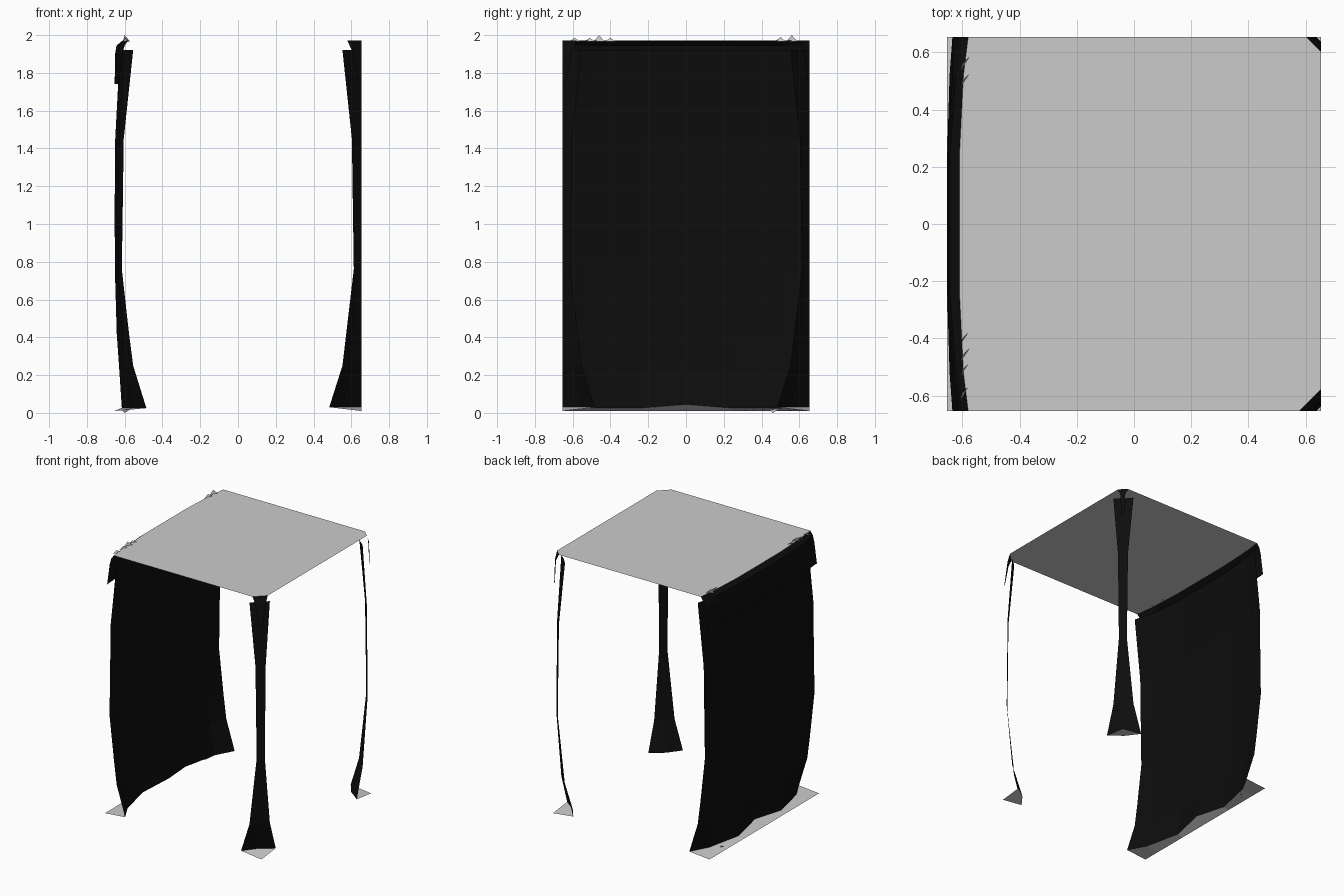
import bpy

if "Cube" in bpy.data.objects:
    bpy.data.objects.remove(bpy.data.objects["Cube"])

black = bpy.data.materials.new("black_cloth")
black.diffuse_color = (0.004, 0.004, 0.004, 1)
black.use_nodes = True
black.node_tree.nodes["Principled BSDF"].inputs["Base Color"].default_value = black.diffuse_color
E = 0.653  # half width of the canopy


def mesh(name, verts, faces, mat=None):
    me = bpy.data.meshes.new(name)
    me.from_pydata(verts, [], faces)
    me.update()
    ob = bpy.data.objects.new(name, me)
    bpy.context.collection.objects.link(ob)
    if mat:
        me.materials.append(mat)
    return ob


def sheet(name, rows, mat=None):
    """Flat-shaded surface joining rows of points."""
    n = len(rows[0])
    faces = [(r * n + i, r * n + i + 1, (r + 1) * n + i + 1, (r + 1) * n + i)
             for r in range(len(rows) - 1) for i in range(n - 1)]
    return mesh(name, [p for row in rows for p in row], faces, mat)


# Bowed side wall: height, x at the middle, x at the front and back ends
COLS = [(-E, 1), (-0.52, 0.45), (-0.25, 0), (0, 0), (0.25, 0), (0.52, 0.45), (E, 1)]


def wall_row(z, mid, end):
    return [(mid + (end - mid) * t, y, z) for y, t in COLS]


bottom = wall_row(0.025, -0.615, -0.485)
bottom[3] = (-0.575, 0, 0.045)
wall = [(0.25, -0.63, -0.555), (0.42, -0.642, -0.577), (0.76, -0.652, -0.615),
        (1.1, -0.653, -0.61), (1.45, -0.65, -0.605), (1.92, -0.625, -0.555)]
sheet("side_wall", [bottom] + [wall_row(*w) for w in wall], black)

# Flap hanging from the roof over the wall
flap = [(1.972, -0.61, -0.58), (1.945, -0.643, -0.60), (1.90, -0.651, -0.613),
        (1.74, -0.653, -0.635)]
sheet("wall_flap", [wall_row(*f) for f in flap], black)

# Ground strip outside the wall
sheet("wall_ground_strip", [[(-E, y, 0.01) for y, t in COLS], bottom])


# Diagonal drapes across the two open corners
def corner_row(s, z, c, bulge=0.0):
    m = E - c / 2 - bulge
    return [(E - c, s * E, z), (m, s * m, z), (E, s * (E - c), z)]


DRAPE = [(0.03, 0.17, 0.012), (0.25, 0.10, 0.004), (0.76, 0.04, 0), (1.1, 0.045, 0),
         (1.45, 0.05, 0), (1.92, 0.10, 0.004)]
for s, side, c in ((-1, "front", 0.075), (1, "back", 0.05)):
    sheet(side + "_corner_drape", [corner_row(s, *d) for d in DRAPE], black)
    top = [(1.972, c), (1.92, c - 0.025), (1.75, 0.015)]
    sheet(side + "_corner_flap", [corner_row(s, *t) for t in top], black)
    mesh(side + "_corner_foot", corner_row(s, *DRAPE[0]) + [(E, s * E, 0.01)],
         [(0, 1, 2, 3)])

# Flat roof with clipped corners
edge = wall_row(*flap[0])
mesh("roof", edge + corner_row(1, 1.972, 0.05)[::2] + corner_row(-1, 1.972, 0.075)[::-2],
     [tuple(range(len(edge) + 4))])

# Small frayed tufts along the wall's top and bottom edge
tufts = [(-0.59, 1.985), (-0.51, 1.985), (-0.46, 2.0), (-0.40, 1.985), (0.50, 1.99), (0.56, 2.0)]
verts, faces = [], []
for y, tip in tufts:
    n = len(verts)
    verts += [(-0.61, y - 0.03, 1.965), (-0.57, y + 0.03, 1.965), (-0.60, y, tip)]
    faces.append((n, n + 1, n + 2))
n = len(verts)
verts += [(-0.62, 0.44, 0.02), (-0.56, 0.50, 0.025), (-0.60, 0.46, 0.0)]
faces.append((n, n + 1, n + 2))
mesh("frayed_tufts", verts, faces)
